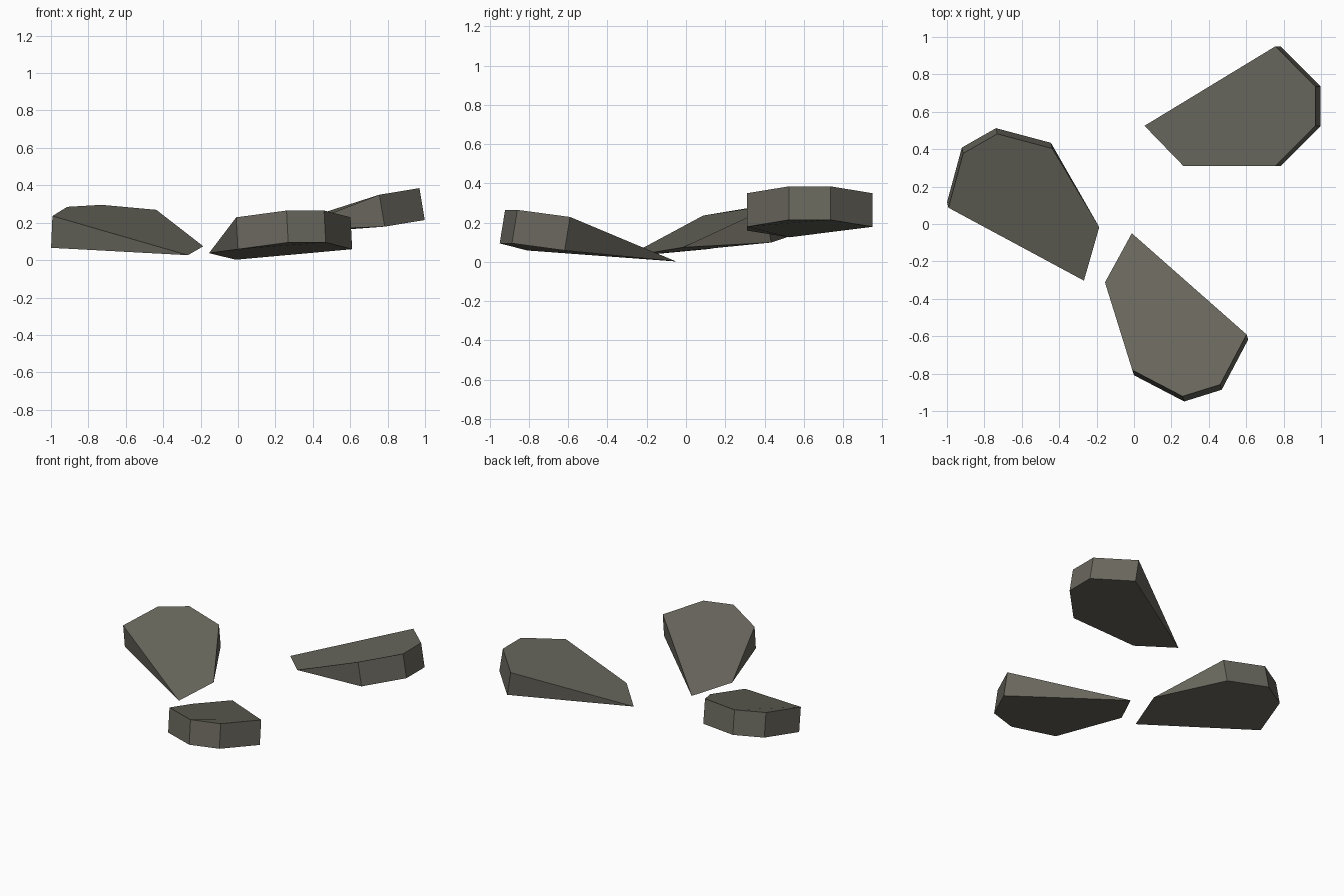
import bpy
import bmesh
from math import radians
from mathutils import Matrix, Euler

cube = bpy.data.objects.get("Cube")
if cube:
    bpy.data.objects.remove(cube, do_unlink=True)

# Single dark stone colour
stone = bpy.data.materials.new("dark_stone")
stone.use_nodes = True
colour = (0.138, 0.133, 0.107, 1)
stone.diffuse_color = colour
bsdf = stone.node_tree.nodes["Principled BSDF"]
bsdf.inputs["Base Color"].default_value = colour
bsdf.inputs["Roughness"].default_value = 0.9

# Wedge outline: a chamfered thick end narrowing to one thin slanted edge
THICK, TIP_Z = 0.173, -0.107
RIM = [(-0.217, -0.32), (0, -0.105), (0, 0.105), (-0.217, 0.32)]
TIP = [(-0.944, -0.105), (-0.733, -0.32)]


def wedge_mesh():
    bm = bmesh.new()
    top = [bm.verts.new((x, y, 0)) for x, y in RIM]
    low = [bm.verts.new((x, y, -THICK)) for x, y in RIM]
    tip = [bm.verts.new((x, y, TIP_Z)) for x, y in TIP]
    # Top and underside share the thin edge
    bm.faces.new(top + tip)
    bm.faces.new((low + tip)[::-1])
    # Rim walls, then the two tapering sides
    for i in range(len(RIM) - 1):
        bm.faces.new((low[i], low[i + 1], top[i + 1], top[i]))
    bm.faces.new((low[-1], tip[0], top[-1]))
    bm.faces.new((tip[1], low[0], top[0]))
    bmesh.ops.recalc_face_normals(bm, faces=bm.faces)
    mesh = bpy.data.meshes.new("stone_wedge")
    bm.to_mesh(mesh)
    bm.free()
    mesh.materials.append(stone)
    return mesh


# Three copies, each raised at the thick end: position, turn, tilt, roll
mesh = wedge_mesh()
for name, place, turn, tilt, roll in (
    ("front_stone", (0.36, -0.89, 0.265), -72.7, 9.6, 0),
    ("right_stone", (-0.822, 0.43, 0.29), 120.2, 10, -3),
    ("back_left_stone", (0.97, 0.63, 0.385), 0, 9.4, 0),
):
    stone_obj = bpy.data.objects.new(name, mesh)
    bpy.context.collection.objects.link(stone_obj)
    spin = Euler((radians(roll), radians(-tilt), radians(turn)), "XYZ")
    stone_obj.matrix_world = Matrix.Translation(place) @ spin.to_matrix().to_4x4()
